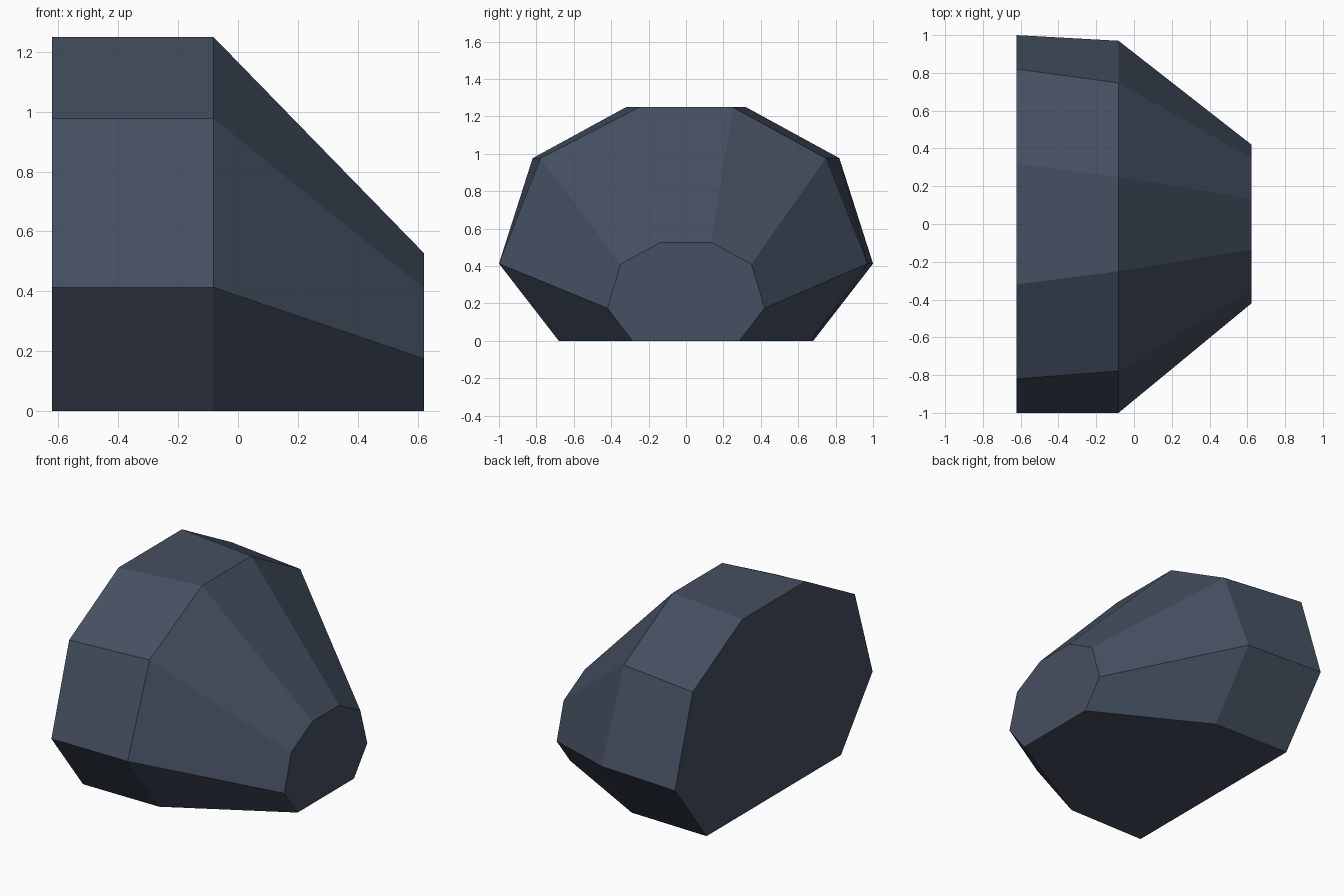
import bpy, bmesh

if "Cube" in bpy.data.objects:
    bpy.data.objects.remove(bpy.data.objects["Cube"])

slate = bpy.data.materials.new("dark_slate_blue")
slate.diffuse_color = (0.06, 0.08, 0.12, 1)
slate.use_nodes = True
slate.node_tree.nodes["Principled BSDF"].inputs["Base Color"].default_value = slate.diffuse_color

# Flat-bottomed eight-sided cross-sections: x, then (y, z) points around the ring
Z_BIG = (0.0, 0.413, 0.977, 1.25)
Z_TIP = (0.0, 0.175, 0.41, 0.527)


def section(x, front, back, heights):
    ring = [(x, -y, z) for y, z in zip(front, heights)]
    return ring + [(x, y, z) for y, z in reversed(list(zip(back, heights)))]


wide = (0.68, 1.0, 0.82, 0.32)
tip = (0.285, 0.42, 0.35, 0.135)
sections = [
    section(-0.622, wide, wide, Z_BIG),
    section(-0.082, (0.68, 1.0, 0.778, 0.25), (0.665, 0.97, 0.747, 0.25), Z_BIG),
    section(0.622, tip, tip, Z_TIP),
]

# Rock body: bridge the sections and cap both ends
bm = bmesh.new()
rings = [[bm.verts.new(p) for p in s] for s in sections]
for a, b in zip(rings, rings[1:]):
    for i in range(8):
        j = (i + 1) % 8
        bm.faces.new((a[i], a[j], b[j], b[i]))
bm.faces.new(rings[0])
bm.faces.new(rings[-1])
bmesh.ops.recalc_face_normals(bm, faces=bm.faces)
mesh = bpy.data.meshes.new("rock")
bm.to_mesh(mesh)
bm.free()
mesh.materials.append(slate)
bpy.context.collection.objects.link(bpy.data.objects.new("rock", mesh))
